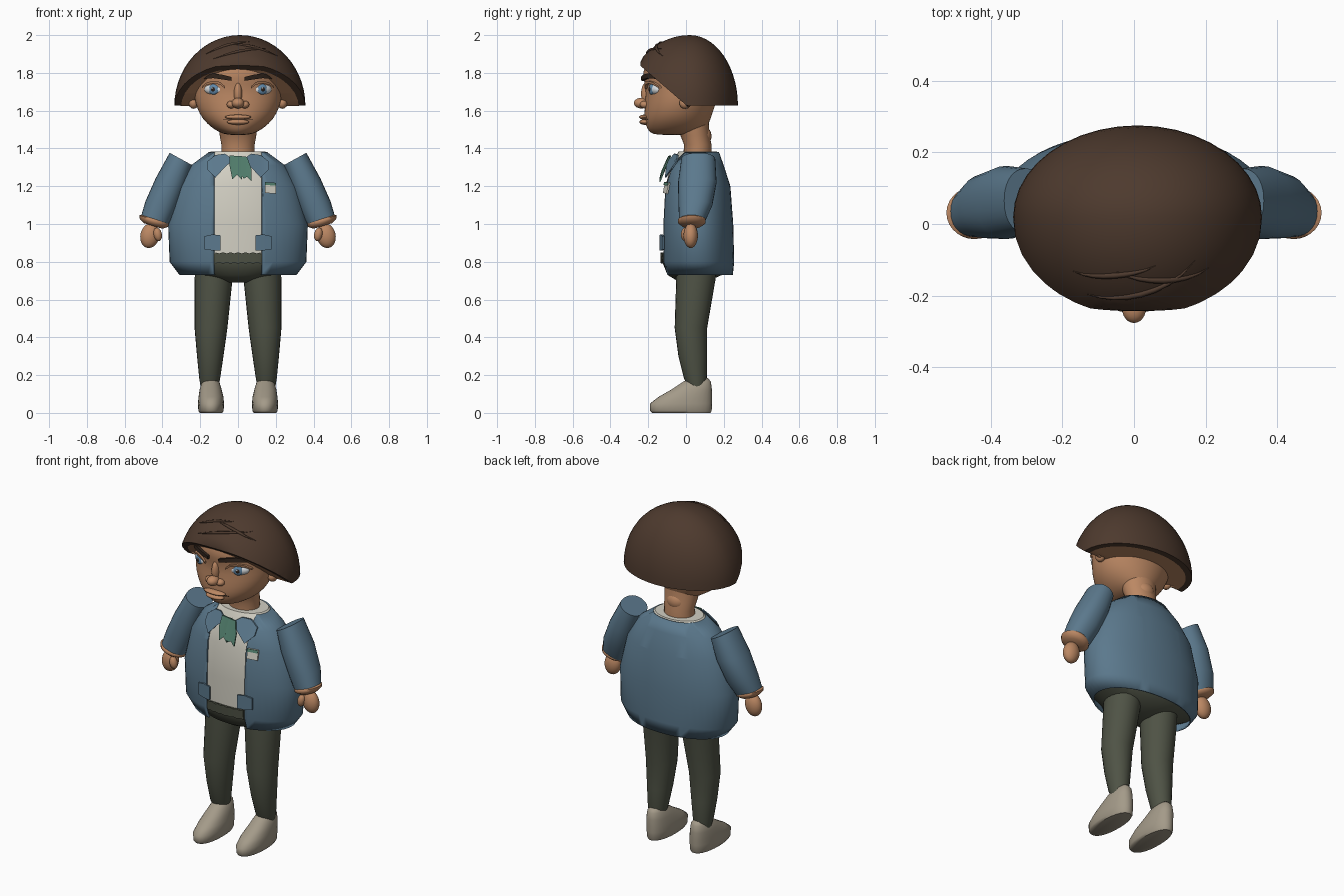
import bpy, bmesh, math
from mathutils import Vector as V, Matrix

if "Cube" in bpy.data.objects:
    bpy.data.objects.remove(bpy.data.objects["Cube"])


def material(name, rgb):
    m = bpy.data.materials.new(name)
    m.diffuse_color = (*rgb, 1)
    m.use_nodes = True
    m.node_tree.nodes["Principled BSDF"].inputs["Base Color"].default_value = m.diffuse_color
    return m


SKIN = material("skin", (.50, .245, .125))
HAIR = material("hair_brown", (.075, .042, .027))
BROW = material("dark_brown", (.03, .018, .012))
BLUE = material("jacket_blue", (.105, .19, .265))
OLIVE = material("trouser_olive", (.078, .086, .06))
SHOE = material("shoe_grey", (.37, .325, .25))
SHIRT = material("shirt_cream", (.64, .62, .54))
GREEN = material("ribbon_green", (.08, .20, .145))
IRIS = material("iris_blue", (.12, .25, .40))
WHITE = material("eye_white", (.72, .75, .77))


def finish(name, bm, mats, angle=40, subsurf=0):
    bmesh.ops.recalc_face_normals(bm, faces=bm.faces[:])
    me = bpy.data.meshes.new(name)
    bm.to_mesh(me)
    bm.free()
    ob = bpy.data.objects.new(name, me)
    bpy.context.collection.objects.link(ob)
    for m in mats:
        me.materials.append(m)
    bpy.ops.object.select_all(action='DESELECT')
    ob.select_set(True)
    bpy.context.view_layer.objects.active = ob
    bpy.ops.object.shade_smooth_by_angle(angle=math.radians(angle))
    if subsurf:
        mod = ob.modifiers.new("smooth", 'SUBSURF')
        mod.levels = mod.render_levels = subsurf
    return ob


def level(z, cx, rx, yf, yb):
    """Horizontal ring as centre and two half axes."""
    return V((cx, (yf + yb) / 2, z)), V((rx, 0, 0)), V((0, (yb - yf) / 2, 0))


def loft_bm(rings, n=32, p=2, caps=True):
    bm = bmesh.new()
    loops = []
    for c, u, v in rings:
        loop = []
        for i in range(n):
            a = 2 * math.pi * i / n
            k, s = math.cos(a), math.sin(a)
            k, s = (math.copysign(abs(t) ** (2 / p), t) for t in (k, s))
            loop.append(bm.verts.new(c + u * k + v * s))
        loops.append(loop)
    for a, b in zip(loops, loops[1:]):
        for i in range(n):
            j = (i + 1) % n
            bm.faces.new((a[i], a[j], b[j], b[i]))
    if caps:
        bm.faces.new(loops[0])
        bm.faces.new(loops[-1])
    return bm


def ball(name, loc, size, mat, yaw=0, tilt=0):
    bm = bmesh.new()
    bmesh.ops.create_uvsphere(bm, u_segments=24, v_segments=14, radius=1)
    bm.transform(Matrix.Translation(loc) @ Matrix.Rotation(yaw, 4, 'Z')
                 @ Matrix.Rotation(tilt, 4, 'Y') @ Matrix.Diagonal((*size, 1)))
    return finish(name, bm, [mat], 180)


def surf(rings, x, z):
    """Front y of a ring body at x, z."""
    rs = sorted(rings)
    for a, b in zip(rs, rs[1:]):
        if z <= b[0]:
            break
    t = min(1, max(0, (z - a[0]) / (b[0] - a[0])))
    _, cx, rx, yf, yb = (p + (q - p) * t for p, q in zip(a, b))
    return (yf + yb) / 2 - (yb - yf) / 2 * math.sqrt(max(0, 1 - ((x - cx) / rx) ** 2))


def plate(name, rings, columns, mat, lift=.003, thick=.008, flip=1):
    """Strip of (x, top, bottom) columns laid on a body."""
    bm = bmesh.new()
    grid = []
    for x, *zs in columns:
        x *= flip
        for d in (lift, lift + thick):
            grid.append([bm.verts.new((x, surf(rings, x, z) - d, z)) for z in zs])
    for i in range(0, len(grid) - 2, 2):
        a, A, b, B = grid[i:i + 4]
        for q in ((a[0], a[1], b[1], b[0]), (A[0], B[0], B[1], A[1]),
                  (a[0], b[0], B[0], A[0]), (a[1], A[1], B[1], b[1])):
            bm.faces.new(q)
    for a, A in (grid[:2], grid[-2:]):
        bm.faces.new((a[0], A[0], A[1], a[1]))
    return finish(name, bm, [mat])


# Head, neck and facial features
HEAD = [(1.47, 0, .05, -.16, .06), (1.485, 0, .105, -.197, .10), (1.53, 0, .165, -.217, .12),
        (1.58, 0, .205, -.222, .14), (1.65, 0, .23, -.217, .16), (1.715, 0, .235, -.212, .19),
        (1.77, 0, .235, -.228, .20), (1.84, 0, .22, -.228, .20), (1.92, 0, .14, -.15, .15)]
finish("head", loft_bm([level(*r) for r in HEAD]), [SKIN], 180, 1)
finish("neck", loft_bm([level(1.35, 0, .088, -.015, .135), level(1.42, 0, .088, -.01, .135),
                        level(1.47, 0, .097, -.03, .125), level(1.54, 0, .105, -.06, .12)]), [SKIN], 60)
ball("nape", (0, .085, 1.465), (.06, .05, .055), SKIN)
ball("nose_tip", (0, -.236, 1.64), (.033, .04, .028), SKIN)
ball("nose_bridge", (0, -.208, 1.69), (.022, .03, .06), SKIN)
ball("upper_lip", (0, -.221, 1.566), (.07, .027, .013), SKIN)
ball("lower_lip", (0, -.219, 1.540), (.058, .027, .015), SKIN)
plate("mouth_line", HEAD, [(x * .01, 1.556, 1.552) for x in range(-8, 9, 2)], BROW, 0, .004)
for s in (-1, 1):
    ball("nostril", (s * .036, -.218, 1.632), (.024, .026, .02), SKIN)
    yaw = s * .42
    eye = V((s * .125, -.162, 1.713))
    out = V((math.sin(yaw) * .5, -math.cos(yaw), 0))
    ball("eyeball", eye, (.056, .03, .031), WHITE, yaw)
    ball("iris", eye + out * .022, (.029, .012, .028), IRIS, yaw)
    ball("pupil", eye + out * .029, (.014, .008, .014), BROW, yaw)
    ball("eye_glint", eye + out * .035 + V((-.004, 0, .006)), (.005, .004, .005), WHITE)
    plate("eyelid", HEAD, [(.068, 1.728, 1.716), (.095, 1.752, 1.738), (.13, 1.758, 1.744),
                           (.165, 1.75, 1.737), (.19, 1.73, 1.72)], SKIN, 0, .014, s)
    plate("eyebrow", HEAD, [(.035, 1.778, 1.758), (.08, 1.79, 1.765), (.13, 1.797, 1.772),
                            (.17, 1.79, 1.77), (.21, 1.768, 1.76)], BROW, -.004, .018, s)
    ball("ear", (s * .262, .0, 1.685), (.026, .045, .066), SKIN, s * -.9, s * .3)
    ball("ear_lobe", (s * .235, -.005, 1.64), (.025, .03, .03), SKIN)


# Bowl haircut: dome trimmed by a flat nape plane and a slanted fringe plane
def dome(u, v, w):
    y = .02 + v * (.255 if v > 0 else .345)
    return V((.01 + u * .347, max(y, -.24 + .1 * (y + .24)), 1.625 + w * .375))


bm = bmesh.new()
bmesh.ops.create_uvsphere(bm, u_segments=40, v_segments=28, radius=1)
for v in bm.verts:
    v.co = dome(*v.co)
for point, normal in (((0, 0, 1.627), (0, 0, -1)), ((0, 0, 1.63), (0, -.86, -1))):
    cut = bmesh.ops.bisect_plane(bm, geom=bm.verts[:] + bm.edges[:] + bm.faces[:],
                                 plane_co=point, plane_no=normal, clear_outer=True)
    edges = [e for e in cut['geom_cut'] if isinstance(e, bmesh.types.BMEdge)]
    bmesh.ops.holes_fill(bm, edges=edges, sides=0)
bm.normal_update()
under = [f for f in bm.faces if len(f.verts) > 12]
bmesh.ops.inset_region(bm, faces=under, thickness=.035)
for f in under:
    f.material_index = 1
finish("hair", bm, [HAIR, SKIN], 45)

# Swept locks on the fringe
for k, (x0, x1, z0, z1) in enumerate([(-.17, .06, 1.90, 1.965), (-.05, .21, 1.955, 1.89),
                                      (-.13, .17, 1.875, 1.93)]):
    cu = bpy.data.curves.new("hair_lock", 'CURVE')
    cu.dimensions, cu.bevel_depth, cu.bevel_resolution = '3D', .008, 1
    sp = cu.splines.new('POLY')
    sp.points.add(8)
    for i, pt in enumerate(sp.points):
        t = i / 8
        u = (x0 + (x1 - x0) * t - .01) / .347
        w = (z0 + (z1 - z0) * t + .015 * math.sin(math.pi * t) - 1.625) / .375
        pt.co = (*dome(u, -math.sqrt(max(0, 1 - u * u - w * w)), w), 1)
        pt.radius = .1 + math.sin(math.pi * t)
    ob = bpy.data.objects.new("hair_lock", cu)
    cu.materials.append(HAIR)
    bpy.context.collection.objects.link(ob)

# Open jacket over shirt
COAT = [(1.38, 0, .155, -.05, .175), (1.31, 0, .25, -.088, .20), (1.2, 0, .32, -.12, .235),
        (1.0, 0, .37, -.13, .25), (.8, 0, .362, -.13, .255), (.73, 0, .31, -.112, .248)]
bm = loft_bm([level(*r) for r in COAT], 48, 2.1, caps=False)
for x in (-.127, .127):
    bmesh.ops.bisect_plane(bm, geom=bm.verts[:] + bm.edges[:] + bm.faces[:],
                           plane_co=(x, 0, 0), plane_no=(1, 0, 0))
gap = [f for f in bm.faces if abs(f.calc_center_median().x) < .126 and f.calc_center_median().y < .06]
bmesh.ops.delete(bm, geom=gap, context='FACES')
jacket = finish("jacket", bm, [BLUE], 35)
mod = jacket.modifiers.new("thickness", 'SOLIDIFY')
mod.thickness, mod.offset = .008, -1
inner = [(z + .004, c, rx - .012, yf + .011, yb - .012) for z, c, rx, yf, yb in COAT[:-1]]
finish("shirt", loft_bm([level(*r) for r in inner], 48, 2.1), [SHIRT], 35)

# Collar, ribbon, badge and pocket flaps
for s in (-1, 1):
    plate("collar", COAT, [(.03, 1.345, 1.335), (.07, 1.372, 1.30), (.12, 1.365, 1.245),
                           (.165, 1.33, 1.29)], BLUE, .012, .008, s)
    plate("pocket_flap", COAT, [(.092, .94, .86), (.135, .945, .86), (.178, .935, .865)], BLUE, .008, .009, s)
plate("ribbon_left", COAT, [(-.045, 1.362, 1.31), (-.03, 1.362, 1.235), (-.005, 1.36, 1.26),
                            (.02, 1.36, 1.235)], GREEN, .022)
plate("ribbon_right", COAT, [(.005, 1.36, 1.28), (.03, 1.358, 1.24), (.048, 1.355, 1.25),
                             (.072, 1.29, 1.225)], GREEN, .026)
plate("badge", COAT, [(.142, 1.222, 1.165), (.2, 1.218, 1.16)], SHIRT, .01)
plate("badge_strip", COAT, [(.142, 1.222, 1.207), (.2, 1.218, 1.203)], GREEN, .0185, .003)

# Trousers
HIPS = [(.69, 0, .05, -.03, .10), (.73, 0, .22, -.098, .19), (.80, 0, .352, -.126, .244),
        (.845, 0, .356, -.126, .245)]
finish("trouser_waist", loft_bm([level(*r) for r in HIPS], 48, 2.1), [OLIVE], 45)
plate("waistband", HIPS, [(x * .02, .85 - .006 * (x % 2), .79 + .006 * (x % 2))
                          for x in range(-6, 7)], OLIVE, .002, .008)

for s in (-1, 1):
    leg = [(.80, .125, .10, -.055, .17), (.70, .13, .10, -.052, .155), (.45, .143, .087, -.06, .112),
           (.3, .147, .07, -.04, .112), (.18, .15, .055, -.01, .11), (.13, .15, .046, .015, .10)]
    finish("trouser_leg", loft_bm([level(z, s * c, *r) for z, c, *r in leg], 24), [OLIVE], 50)
    shoe = [(0, .143, .06, -.18, .13), (.012, .143, .067, -.19, .136), (.05, .143, .069, -.19, .138),
            (.085, .143, .066, -.145, .138), (.125, .145, .058, -.075, .137),
            (.165, .145, .046, -.015, .132), (.185, .145, .028, .02, .115)]
    finish("shoe", loft_bm([level(z, s * c, *r) for z, c, *r in shoe], 28, 2.2), [SHOE], 60)

    # Sleeve, cuff and hand
    def slanted(xi, zi, xo, zo, cy, ry):
        return (V((s * (xi + xo) / 2, cy, (zi + zo) / 2)),
                V((s * (xo - xi) / 2, 0, (zo - zi) / 2)), V((0, ry, 0)))
    sleeve = [(.24, 1.31, .362, 1.377, .065, .09), (.275, 1.2, .437, 1.24, .06, .102),
              (.325, 1.08, .49, 1.12, .05, .09), (.372, .99, .515, 1.035, .032, .068)]
    finish("sleeve", loft_bm([slanted(*r) for r in sleeve], 28, 2.2), [BLUE], 45)
    cuff = [(.378, 1.012, .505, 1.05, .032, .062), (.366, 1.002, .523, 1.045, .031, .073),
            (.37, .985, .522, 1.03, .031, .073), (.40, .975, .50, 1.005, .03, .05)]
    finish("cuff", loft_bm([slanted(*r) for r in cuff], 28), [SKIN], 60)
    ball("hand", (s * .467, .025, .938), (.05, .038, .066), SKIN, 0, s * -.2)
    ball("thumb", (s * .425, -.005, .945), (.022, .022, .036), SKIN, 0, s * .2)
